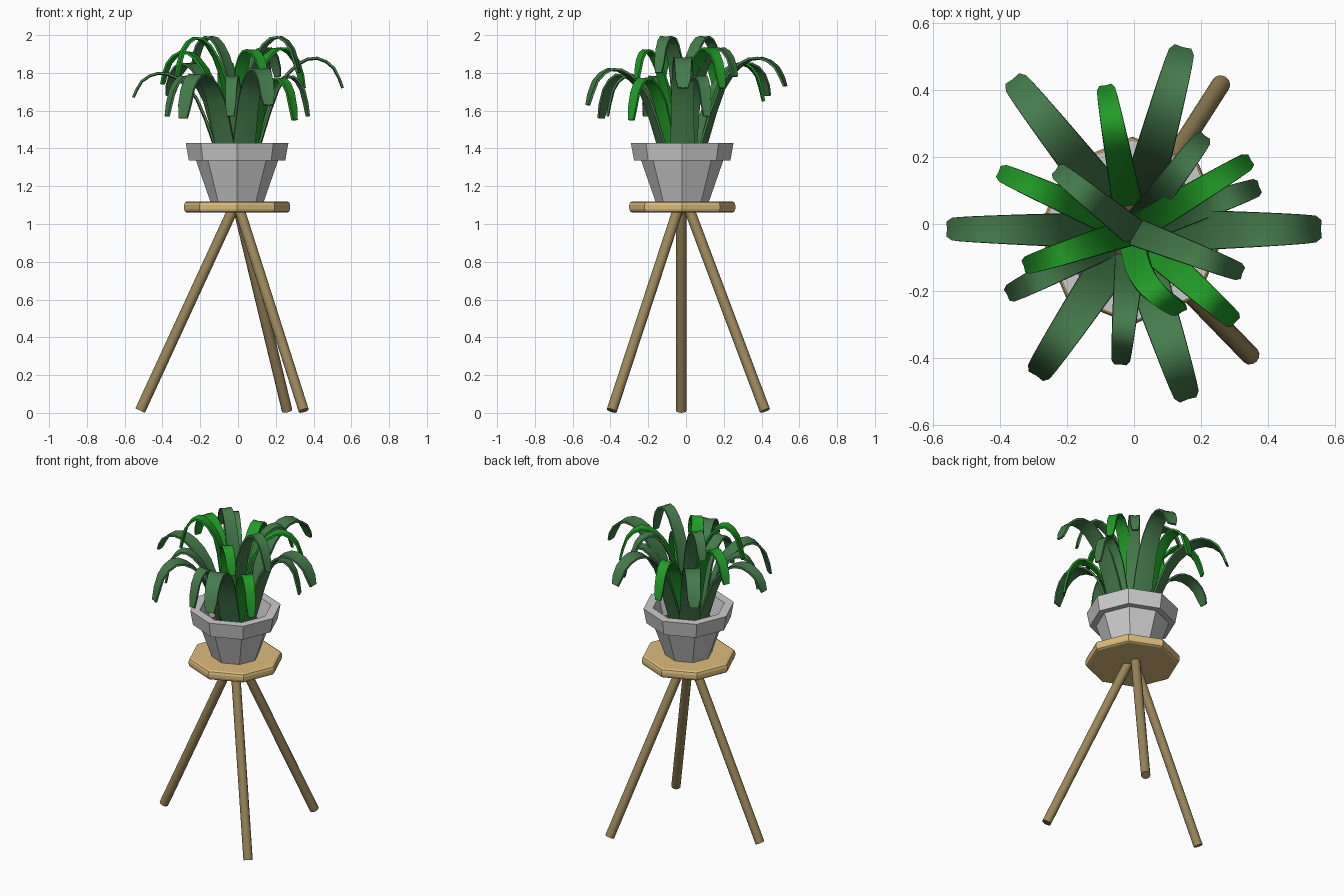
import bpy, bmesh, math
from mathutils import Vector

if "Cube" in bpy.data.objects:
    bpy.data.objects.remove(bpy.data.objects["Cube"])

CX, CY = -0.005, -0.02


def material(name, rgb):
    m = bpy.data.materials.new(name)
    m.diffuse_color = (*rgb, 1)
    m.use_nodes = True
    m.node_tree.nodes["Principled BSDF"].inputs["Base Color"].default_value = m.diffuse_color
    return m


WOOD = material("light wood", (0.72, 0.50, 0.20))
LEG = material("dark wood", (0.33, 0.24, 0.10))
SOIL = material("soil", (0.12, 0.06, 0.03))
DARK = material("dark green", (0.06, 0.20, 0.07))
BRIGHT = material("bright green", (0.015, 0.33, 0.02))


def make(name, verts, faces, mat=None):
    me = bpy.data.meshes.new(name)
    me.from_pydata(verts, [], faces)
    bm = bmesh.new()
    bm.from_mesh(me)
    bmesh.ops.recalc_face_normals(bm, faces=bm.faces)
    bm.to_mesh(me)
    bm.free()
    ob = bpy.data.objects.new(name, me)
    bpy.context.collection.objects.link(ob)
    if mat:
        me.materials.append(mat)
    return ob


def lathe(name, profile, mat=None, sides=8):
    """Closed faceted solid: rings of (radius, z), capped at both ends."""
    verts = [(CX + r * math.cos(math.tau * i / sides),
              CY + r * math.sin(math.tau * i / sides), z)
             for r, z in profile for i in range(sides)]
    faces = [(k * sides + i, k * sides + (i + 1) % sides,
              (k + 1) * sides + (i + 1) % sides, (k + 1) * sides + i)
             for k in range(len(profile) - 1) for i in range(sides)]
    faces.append(tuple(range(sides)))
    last = (len(profile) - 1) * sides
    faces.append(tuple(range(last, last + sides)))
    return make(name, verts, faces, mat)


# Pot, soil and seat
lathe("pot", [(0.142, 1.12), (0.217, 1.335), (0.255, 1.335), (0.272, 1.43),
              (0.215, 1.43), (0.18, 1.29)])
lathe("soil", [(0.175, 1.285), (0.183, 1.31)], SOIL)
lathe("seat", [(0.265, 1.06), (0.276, 1.066), (0.281, 1.08), (0.281, 1.10),
               (0.276, 1.114), (0.265, 1.12)], WOOD)


# Legs
def leg(name, top, foot):
    a, b = Vector(top), Vector(foot)
    bpy.ops.mesh.primitive_cylinder_add(vertices=12, radius=0.028, depth=(a - b).length,
                                        location=(a + b) / 2)
    ob = bpy.context.object
    ob.name = name
    ob.rotation_euler = (a - b).to_track_quat('Z', 'Y').to_euler()
    ob.data.materials.append(LEG)
    bpy.ops.object.shade_smooth_by_angle(angle=math.radians(40))


leg("left_leg", (-0.03, -0.025, 1.07), (-0.518, -0.025, 0.012))
leg("back_leg", (0.005, 0.02, 1.07), (0.26, 0.418, 0.012))
leg("front_leg", (0.01, -0.045, 1.07), (0.348, -0.393, 0.012))


# Leaves: arching strap with a slightly cupped section
def spline(pts, t):
    n = len(pts) - 1
    k = min(int(t * n), n - 1)
    u = t * n - k
    p0, p1 = pts[max(k - 1, 0)], pts[k]
    p2, p3 = pts[k + 1], pts[min(k + 2, n)]
    return [0.5 * (2 * b + (c - a) * u + (2 * a - 5 * b + 4 * c - d) * u * u
                   + (3 * b - a - 3 * c + d) * u ** 3)
            for a, b, c, d in zip(p0, p1, p2, p3)]


def leaf(name, tip, peak, tip_z, width, mat, base_r=0.08, bend=0.0, segs=12):
    d = Vector((tip[0] - CX, tip[1] - CY, 0))
    R = d.length
    d.normalize()
    side = Vector((-d.y, d.x, 0))
    h = peak - 1.4
    f = lambda s: base_r + (R - base_r) * s
    path = [(base_r * 0.7, 1.28), (f(0.05), 1.4 + 0.12 * h), (f(0.24), 1.4 + 0.66 * h),
            (f(0.47), 1.4 + 0.93 * h), (f(0.70), peak),
            (f(0.90), peak - 0.34 * (peak - tip_z)), (R, tip_z)]
    verts, faces = [], []
    for i in range(segs + 1):
        t = i / segs
        r, z = spline(path, t)
        r2, z2 = spline(path, min(t + 0.02, 1))
        r1, z1 = spline(path, max(t - 0.02, 0))
        normal = (d * (z1 - z2) + Vector((0, 0, r2 - r1))).normalized()
        w = width * (1.0 - 0.42 * t ** 1.3) * (0.72 if i == segs else 1)
        c = Vector((CX, CY, z)) + d * r + side * bend * math.sin(math.pi * r / R)
        for s in (-0.5, 0, 0.5):
            verts.append(c + side * s * w + normal * (0.0 if s else -0.05 * w))
    for i in range(segs):
        for j in range(2):
            a = i * 3 + j
            faces.append((a, a + 1, a + 4, a + 3))
    ob = make(name, verts, faces, mat)
    mod = ob.modifiers.new("thickness", 'SOLIDIFY')
    mod.thickness = 0.012
    mod.offset = 0
    bpy.context.view_layer.objects.active = ob
    ob.select_set(True)
    bpy.ops.object.modifier_apply(modifier=mod.name)
    bpy.ops.object.shade_smooth_by_angle(angle=math.radians(50))
    ob.select_set(False)


bpy.ops.object.select_all(action='DESELECT')
# Outer ring of long leaves: tip xy, peak height, tip height, width
OUTER = [((0.555, -0.015), 1.88, 1.72, 0.13), ((-0.555, -0.015), 1.80, 1.67, 0.11),
         ((0.145, 0.525), 1.88, 1.73, 0.125), ((-0.36, 0.43), 1.85, 1.68, 0.125),
         ((-0.29, -0.45), 1.79, 1.56, 0.125), ((0.16, -0.52), 1.82, 1.63, 0.125)]
for n, (tip, pk, tz, w) in enumerate(OUTER):
    leaf(f"outer_leaf_{n + 1}", tip, pk, tz, w, DARK, 0.105)

# Short low leaves between them
LOW = [((0.37, 0.11), 1.78, 1.57, DARK), ((-0.375, -0.21), 1.78, 1.57, DARK),
       ((-0.04, -0.415), 1.78, 1.57, DARK), ((0.30, -0.29), 1.77, 1.55, BRIGHT),
       ((-0.085, 0.41), 1.85, 1.65, BRIGHT)]
for n, (tip, pk, tz, m) in enumerate(LOW):
    leaf(f"low_leaf_{n + 1}", tip, pk, tz, 0.09, m, 0.10)

# Tall inner leaves, the innermost crossing the middle: ..., base radius, sideways bend
INNER = [((-0.40, 0.155), 1.91, 1.74, BRIGHT, 0.05, 0), ((0.345, 0.19), 1.93, 1.72, BRIGHT, 0.0, 0),
         ((-0.325, -0.125), 1.985, 1.78, BRIGHT, 0.0, 0),
         ((0.14, -0.26), 1.92, 1.77, BRIGHT, 0.03, -0.045),
         ((0.21, 0.26), 1.93, 1.78, DARK, 0.03, 0), ((-0.23, 0.16), 1.99, 1.85, DARK, -0.03, 0),
         ((0.32, -0.145), 1.99, 1.80, DARK, -0.01, 0)]
for n, (tip, pk, tz, m, base, bend) in enumerate(INNER):
    leaf(f"inner_leaf_{n + 1}", tip, pk, tz, 0.088, m, base, bend)
